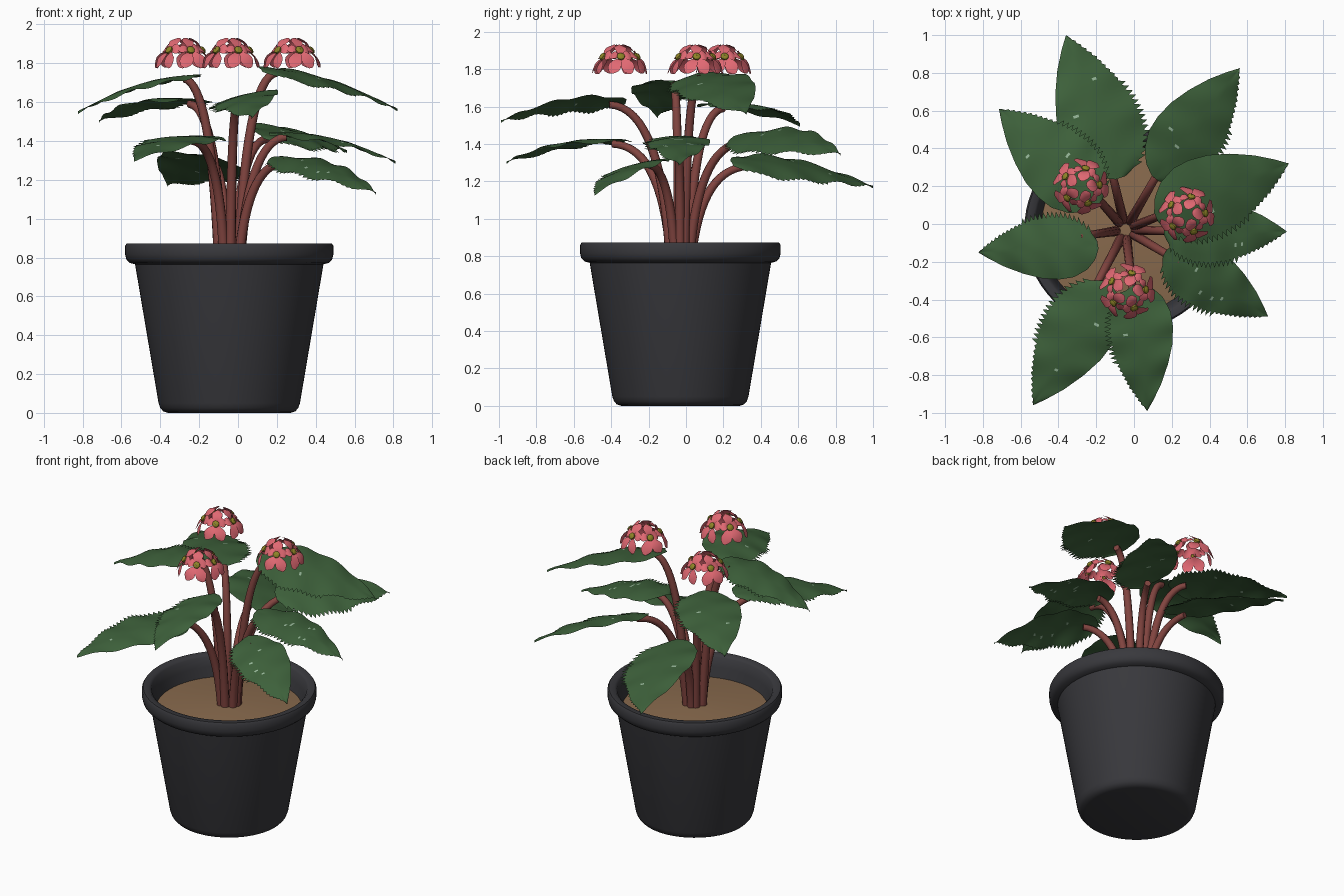
import bpy, bmesh, math, random
from mathutils import Vector

if "Cube" in bpy.data.objects:
    bpy.data.objects.remove(bpy.data.objects["Cube"])

random.seed(4)
C = Vector((-0.045, -0.03, 0))  # pot axis


def material(name, rgb):
    m = bpy.data.materials.new(name)
    m.diffuse_color = (*rgb, 1)
    m.use_nodes = True
    m.node_tree.nodes["Principled BSDF"].inputs["Base Color"].default_value = m.diffuse_color
    return m


POT = material("charcoal pot", (0.04, 0.04, 0.046))
SOIL = material("brown soil", (0.25, 0.145, 0.075))
STEM = material("red brown stem", (0.22, 0.058, 0.05))
LEAF = material("leaf green", (0.047, 0.118, 0.043))
FLECK = material("pale leaf fleck", (0.30, 0.46, 0.31))
PETAL = material("pink petal", (0.75, 0.14, 0.17))
HEART = material("olive flower centre", (0.27, 0.23, 0.02))


def finish(name, bm, mats, angle=40):
    me = bpy.data.meshes.new(name)
    bm.to_mesh(me)
    bm.free()
    ob = bpy.data.objects.new(name, me)
    bpy.context.collection.objects.link(ob)
    for m in mats:
        me.materials.append(m)
    bpy.ops.object.select_all(action='DESELECT')
    ob.select_set(True)
    bpy.context.view_layer.objects.active = ob
    bpy.ops.object.shade_smooth_by_angle(angle=math.radians(angle))
    return ob


def lathe(name, profile, mat, n=64):
    bm = bmesh.new()
    rings = [[bm.verts.new(C + Vector((r * math.cos(a), r * math.sin(a), z)))
              for a in (2 * math.pi * k / n for k in range(n))] for r, z in profile]
    for lo, hi in zip(rings, rings[1:]):
        for k in range(n):
            bm.faces.new((lo[k], lo[(k + 1) % n], hi[(k + 1) % n], hi[k]))
    bm.faces.new(rings[0][::-1])
    bm.faces.new(rings[-1])
    return finish(name, bm, [mat], 50)


def grid(bm, rows):
    """Faces between rows of points; returns the faces."""
    vs = [[bm.verts.new(p) for p in row] for row in rows]
    return [bm.faces.new((vs[i][j], vs[i + 1][j], vs[i + 1][j + 1], vs[i][j + 1]))
            for i in range(len(vs) - 1) for j in range(len(vs[0]) - 1)]


def interp(t, pts):
    for (a, va), (b, vb) in zip(pts, pts[1:]):
        if t <= b:
            return va + (vb - va) * (t - a) / (b - a)
    return pts[-1][1]


# pot with rolled lip, and slightly domed soil
lathe("pot", [(0.315, 0), (0.34, 0.008), (0.355, 0.025), (0.364, 0.05), (0.485, 0.765),
              (0.512, 0.772), (0.53, 0.79), (0.536, 0.815), (0.536, 0.86), (0.528, 0.873),
              (0.492, 0.873), (0.478, 0.86), (0.462, 0.80), (0.44, 0.70)], POT)
lathe("soil", [(0.43, 0.70), (0.448, 0.735), (0.30, 0.75), (0.12, 0.763), (0.01, 0.766)], SOIL)

# stem end x, y, z, leaf tip x, y, z, half width, leaf base shift x, y, roll
PLANTS = [
    (-0.13, 0.33, 1.28, -0.36, 1.00, 1.17, 0.22, 0.03, 0, 0.30),
    (0.15, 0.31, 1.41, 0.56, 0.825, 1.345, 0.19, 0.02, 0, 0.34),
    (0.20, 0.07, 1.75, 0.82, 0.32, 1.56, 0.215, 0, 0, 0.20),
    (0.25, -0.04, 1.42, 0.81, -0.04, 1.29, 0.17, 0, 0, 0.03),
    (0.24, -0.20, 1.29, 0.71, -0.49, 1.13, 0.165, 0, 0, 0.20),
    (0.00, -0.41, 1.61, 0.07, -0.99, 1.52, 0.17, 0.03, 0, 0.25),
    (-0.235, -0.39, 1.40, -0.535, -0.96, 1.30, 0.195, 0.05, 0, 0.0),
    (-0.28, -0.065, 1.72, -0.825, -0.15, 1.545, 0.17, 0, -0.06, 0.02),
    (-0.25, 0.20, 1.59, -0.715, 0.61, 1.50, 0.20, 0, -0.03, 0.04),
]
OUTLINE = [(0, 0.12), (0.04, 0.45), (0.12, 0.75), (0.24, 0.96), (0.36, 1.0), (0.5, 0.94),
           (0.65, 0.76), (0.8, 0.50), (0.92, 0.22), (1, 0.0)]


def stem(name, end):
    out = Vector((end.x - C.x, end.y - C.y, 0)).normalized()
    p0 = C + out * 0.05 + Vector((0, 0, 0.70))
    p1 = C + out * 0.09 + Vector((0, 0, end.z - 0.01))
    side = Vector((-out.y, out.x, 0))
    bm = bmesh.new()
    rows, steps, n = [], 16, 10
    for i in range(steps + 1):
        t = i / steps
        p = p0 * (1 - t) ** 2 + p1 * 2 * t * (1 - t) + end * t * t
        tangent = ((p1 - p0) * (1 - t) + (end - p1) * t).normalized()
        up = tangent.cross(side)
        r = 0.027 - 0.007 * t
        rows.append([p + (side * math.cos(a) + up * math.sin(a)) * r
                     for a in (2 * math.pi * k / n for k in range(n + 1))])
    grid(bm, rows)
    bmesh.ops.remove_doubles(bm, verts=bm.verts, dist=1e-5)
    bmesh.ops.holes_fill(bm, edges=bm.edges, sides=n)
    bmesh.ops.recalc_face_normals(bm, faces=bm.faces)
    finish(name, bm, [STEM])


def leaf(name, end, tip, half, shift, roll):
    flat = Vector((tip.x - end.x, tip.y - end.y, 0)).normalized()
    base = end - flat * 0.09 + shift + Vector((0, 0, 0.02))
    left = Vector((-flat.y, flat.x, roll))
    bm = bmesh.new()
    rows, steps, m = [], 56, 7
    for i in range(steps + 1):
        t = i / steps
        mid = base.lerp(tip, t) + Vector((0, 0, 0.2 * t * (1 - t)))
        w = half * interp(t, OUTLINE)
        row = []
        for j in range(-m, m + 1):
            s = j / m
            q = s * w
            if j == -m and 0.03 < t < 0.97:     # saw teeth, deep on the inner right edge
                q -= (0.034 if t < 0.6 else 0.012) * (i % 2) - 0.008
            ripple = 0.008 * abs(s) * math.sin(t * 22 + s)
            row.append(mid + left * q + Vector((0, 0, ripple - 0.025 * s * s * w / half)))
        rows.append(row)
    for k, f in enumerate(grid(bm, rows)):
        i, j = divmod(k, 2 * m)
        if 14 < i < 40 and 2 < j < 2 * m - 3 and random.random() < 0.013:
            f.material_index = 1                # scattered pale flecks
    bmesh.ops.dissolve_degenerate(bm, dist=1e-5, edges=bm.edges)
    finish(name, bm, [LEAF, FLECK], 60)


for k, (ex, ey, ez, tx, ty, tz, half, sx, sy, roll) in enumerate(PLANTS, 1):
    end = Vector((ex, ey, ez))
    stem(f"stem_{k}", end)
    leaf(f"leaf_{k}", end, Vector((tx, ty, tz)), half, Vector((sx, sy, 0)), roll)


def flower(bm, centre, axis):
    """Five petals, long above and below, round a small raised centre."""
    u = Vector((0, 0, 1)).cross(axis).normalized()
    v = axis.cross(u)
    for angle, length, width in ((90, 0.092, 0.034), (18, 0.066, 0.03), (162, 0.066, 0.03),
                                 (-60, 0.112, 0.036), (-120, 0.112, 0.036)):
        a = math.radians(angle)
        d = u * math.cos(a) + v * math.sin(a)
        side = axis.cross(d)
        rows = []
        for i in range(7):
            t = i / 6
            r = 0.008 + (length - 0.008) * t
            w = width * interp(t, [(0, 0.2), (0.35, 0.75), (0.65, 1), (0.85, 0.85), (1, 0.45)])
            rows.append([centre + d * (r - 0.008 * s * s * t) + side * (s * w)
                         + axis * (0.004 * s - 0.014 * t * t + 0.008 * math.sin(3 * t))
                         for s in (-1, -0.5, 0, 0.5, 1)])
        grid(bm, rows)
    ring = [(0.021, 0.0), (0.021, 0.012), (0.011, 0.019), (0.001, 0.019)]
    rows = [[centre + axis * h + (u * math.cos(b) + v * math.sin(b)) * r
             for b in (2 * math.pi * k / 10 for k in range(11))] for r, h in ring]
    for f in grid(bm, rows):
        f.normal_flip()
        f.material_index = 1


# three domed flower clusters, five flowers each
for k, (x, y) in enumerate([(-0.28, 0.20), (0.28, 0.05), (-0.035, -0.355)], 1):
    bm = bmesh.new()
    for q in range(5):
        a = math.radians(4 + 72 * q)
        out = Vector((math.cos(a), math.sin(a), 0))
        axis = (out * math.cos(0.62) + Vector((0, 0, math.sin(0.62)))).normalized()
        flower(bm, Vector((x, y, 1.864)) + out * 0.092, axis)
    finish(f"flower_cluster_{k}", bm, [PETAL, HEART], 50)
